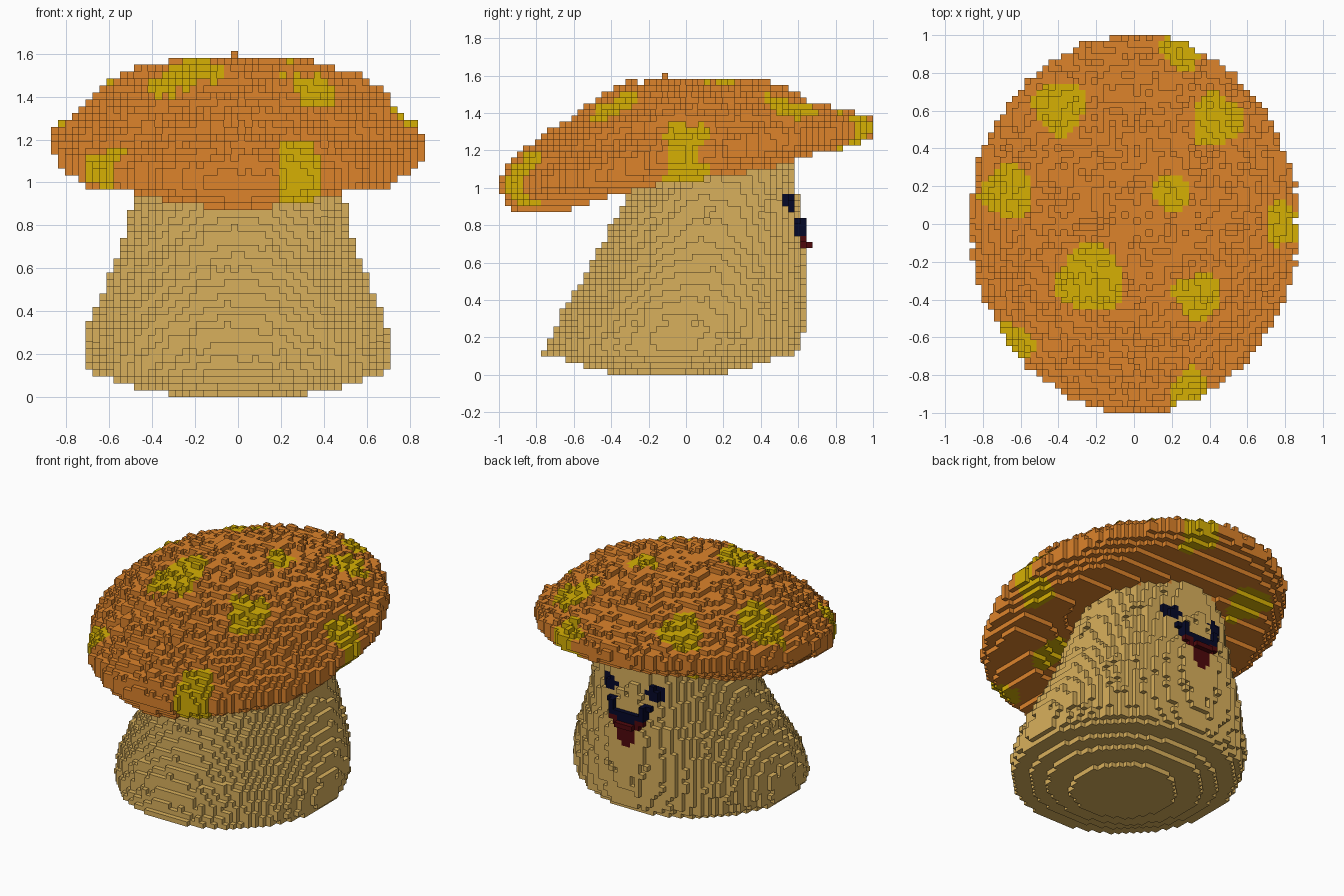
import bpy
import math
import random
from mathutils import Vector

random.seed(4)
if "Cube" in bpy.data.objects:
    bpy.data.objects.remove(bpy.data.objects["Cube"], do_unlink=True)

V = 2 / 62                  # block size
NX, NY, NZ = 27, 31, 50     # half width, half depth, height in blocks


def material(name, r, g, b):
    lin = [((c / 255 + 0.055) / 1.055) ** 2.4 if c > 10 else c / 255 / 12.92 for c in (r, g, b)]
    mat = bpy.data.materials.new(name)
    mat.use_nodes = True
    mat.diffuse_color = (*lin, 1)
    bsdf = mat.node_tree.nodes["Principled BSDF"]
    bsdf.inputs["Base Color"].default_value = (*lin, 1)
    bsdf.inputs["Roughness"].default_value = 0.9
    return mat


ORANGE = material("orange", 221, 131, 43)
YELLOW = material("yellow", 214, 176, 4)
TAN = material("tan", 217, 176, 92)
NAVY = material("navy", 5, 8, 40)
RED = material("dark_red", 78, 8, 12)


def interp(table, t, col=1):
    """Linear lookup in rows sorted by their first value."""
    if t <= table[0][0]:
        return table[0][col]
    for a, b in zip(table, table[1:]):
        if t <= b[0]:
            f = (t - a[0]) / (b[0] - a[0])
            return a[col] + f * (b[col] - a[col])
    return table[-1][col]


# Cap rim height along the depth
RIM = [(-1, 1.015), (-.6, 1.035), (-.3, 1.12), (-.1, 1.18), (.2, 1.205), (.5, 1.26), (1, 1.325)]
# Cap dome height above the rim by radius, towards front, side and back
FRONT = [(0, .39), (.15, .41), (.3, .44), (.5, .395), (.7, .28), (.85, .175), (.95, .1), (1, .03)]
SIDE = [(0, .39), (.15, .39), (.46, .355), (.63, .31), (.8, .21), (.85, .145), (.92, .09), (1, .035)]
BACK = [(0, .39), (.3, .355), (.4, .33), (.5, .27), (.7, .165), (.85, .1), (1, .03)]
# Cap underside height along the depth
UNDER = [(-1, .88), (-.65, .88), (-.5, .93), (-.1, 1.03), (.2, 1.06), (.4, 1.09),
         (.7, 1.18), (1, 1.25)]
# Stem outline: height, front y, back y, half width
STEM = [(.016, -.42, .22, .32), (.048, -.54, .37, .48), (.08, -.65, .45, .58),
        (.113, -.775, .585, .685), (.15, -.745, .61, .71), (.3, -.68, .635, .705),
        (.45, -.585, .645, .645), (.65, -.475, .645, .56), (.75, -.42, .615, .52),
        (.86, -.36, .61, .50), (.93, -.32, .597, .48), (1.0, -.27, .585, .46),
        (1.2, -.08, .57, .38)]
# Yellow spots: x, y, radius, whether it also shows on the underside
SPOTS = [(-.39, .62, .14, True), (.44, .55, .14, False), (-.67, .17, .14, False),
         (.20, .16, .10, False), (.80, 0, .11, True), (-.23, -.29, .18, False),
         (.34, -.38, .125, True), (-.68, -.65, .14, True), (.30, -.88, .11, True),
         (.25, .92, .11, True)]


def cap_span(x, y):
    """Bottom and top of the cap at a column, or None outside its outline."""
    r = math.hypot(x / .872, y / 1.002)
    if r > 1 + random.uniform(-.02, .006):
        return None
    rim = interp(RIM, y)
    s = abs(y) / r / 1.002
    w = s * s if y < 0 else s
    dome = w * interp(FRONT if y < 0 else BACK, r) + (1 - w) * interp(SIDE, r)
    # drooping front lip, hollow middle, edge turned up to the rim
    low = max(interp(UNDER, y), min(.97, .88 + .3 * x * x))
    low += .08 * max(0, 1 - (r / .63) ** 2)
    start = .84 + .07 * s * s
    t = min(1, max(0, (r - start) / (1 - start))) ** 1.3
    low += t * max(0, rim - .04 - low)
    return low, rim + dome


def spot_at(x, y):
    """The spot covering a column, if any."""
    for n, spot in enumerate(SPOTS):
        dx, dy = x - spot[0], y - spot[1]
        if math.hypot(dx, dy) < spot[2] * (1 + .12 * math.sin(3 * math.atan2(dy, dx) + n * 2)):
            return spot
    return None


def in_stem(x, y, z, grow):
    y0, y1, hx = (interp(STEM, z, c) for c in (1, 2, 3))
    mid, hy = (y0 + y1) / 2, (y1 - y0) / 2
    return (x / (hx + grow)) ** 2 + ((y - mid) / (hy + grow)) ** 2 <= 1


def face_part(i, k):
    """Part of the face at a block column (counted from the middle) and layer."""
    c = abs(i + .5)
    if 27 <= k <= 29 and (4 < c < 7 or (k == 28 and c == 3.5)):
        return "eyes"
    if (k in (24, 25) and c == 3.5) or (k == 25 and c == 4.5) or (k == 23 and c < 4) or (k == 22 and c < 2):
        return "mouth"
    if c < {22: 4, 21: 3, 20: 2, 19: 2, 18: 2, 17: 1}.get(k, 0):
        return "tongue"
    return None


# Fill the block grid, one dictionary of cells per part
parts = {n: {} for n in ("cap", "stem", "eyes", "mouth", "tongue")}
for i in range(-NX, NX):
    for j in range(-NY, NY):
        x, y = (i + .5) * V, (j + .5) * V
        span = cap_span(x, y)
        low, top = span if span else (9, 9)
        if span:
            top = min(top + random.choice((-.7, -.3, 0, 0, .5)) * V, NZ * V)
        spot = spot_at(x, y)
        for k in range(NZ):
            z = (k + .5) * V
            if low <= z <= top:
                yellow = spot and (spot[3] or z > low + 2 * V)
                parts["cap"][i, j, k] = YELLOW if yellow else ORANGE
            elif z < low and z < 1.4:
                face = face_part(i, k) if y > .4 else None
                if face:
                    # the smile stands one block proud of the stem
                    grow = V if face != "eyes" and k >= 21 else 0
                else:
                    grow = random.choice((-.25, 0, 0, 0, .25)) * V if z > .12 else 0
                if in_stem(x, y, z, grow):
                    name = face or "stem"
                    parts[name][i, j, k] = {"stem": TAN, "tongue": RED}.get(name, NAVY)

solid = set()
for cells in parts.values():
    solid.update(cells)


def block_object(name, cells):
    """Mesh of the exposed sides of a set of blocks."""
    verts, faces, mats, index = [], [], [], {}
    slots = list(dict.fromkeys(cells.values()))
    for cell, mat in cells.items():
        for axis in range(3):
            for side in (0, 1):
                near = list(cell)
                near[axis] += 2 * side - 1
                if tuple(near) in solid:
                    continue
                quad = []
                for a, b in ((0, 0), (1, 0), (1, 1), (0, 1)):
                    p = list(cell)
                    p[axis] += side
                    p[(axis + 1) % 3] += a
                    p[(axis + 2) % 3] += b
                    p = tuple(p)
                    if p not in index:
                        index[p] = len(verts)
                        verts.append(Vector(p) * V)
                    quad.append(index[p])
                faces.append(quad if side else quad[::-1])
                mats.append(slots.index(mat))
    mesh = bpy.data.meshes.new(name)
    mesh.from_pydata(verts, [], faces)
    for mat in slots:
        mesh.materials.append(mat)
    mesh.polygons.foreach_set("material_index", mats)
    mesh.update()
    obj = bpy.data.objects.new(name, mesh)
    bpy.context.collection.objects.link(obj)


for part, cells in parts.items():
    block_object(part, cells)
